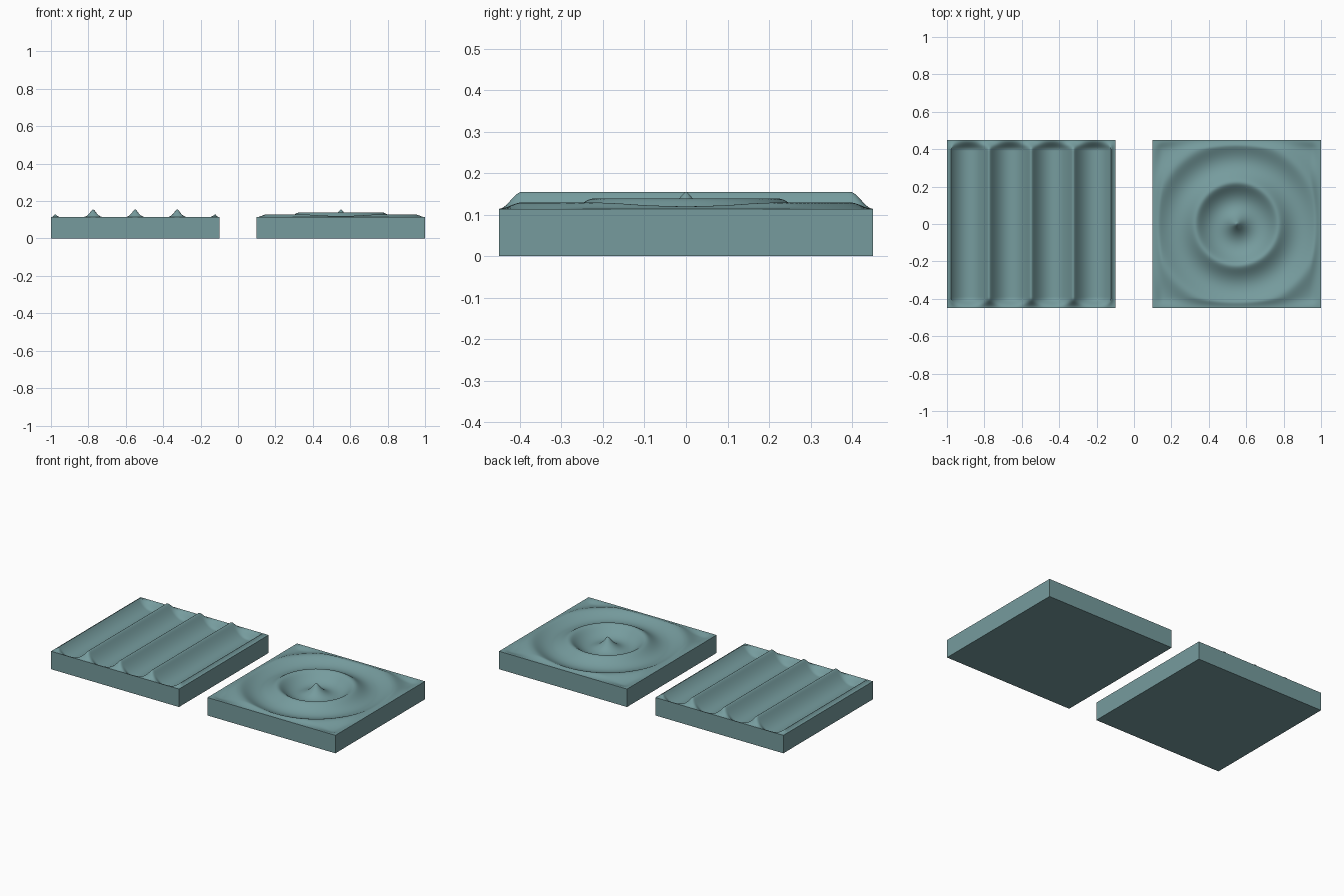
import bpy, bmesh
from math import cos, sin, exp, pi, hypot, radians

if "Cube" in bpy.data.objects:
    bpy.data.objects.remove(bpy.data.objects["Cube"])

HALF = 0.45            # half the slab width
LEVEL = 0.114          # rest height of the surface
AMP = 0.041            # wave height
PULL = 0.021           # sideways pull that sharpens crests
K = 2 * pi / 0.225     # wave number
FADE = 0.055           # border where waves die out
CELLS = 120

water = bpy.data.materials.new("muted_teal")
water.use_nodes = True
colour = (0.18, 0.33, 0.34, 1)
water.diffuse_color = colour
water.node_tree.nodes["Principled BSDF"].inputs["Base Color"].default_value = colour


def edge_fade(x, y):
    f = 1
    for c in (x, y):
        t = min(1, max(0, (HALF - abs(c)) / FADE))
        f *= t * t * (3 - 2 * t)
    return f


def straight_wave(x, y):
    return -PULL * sin(K * x), 0, AMP * cos(K * x)


def ring_wave(x, y):
    r = hypot(x, y)
    decay = exp(-2.27 * r)
    pull = -PULL * decay * sin(K * r) / max(r, 1e-6)
    return x * pull, y * pull, AMP * decay * cos(K * r)


def wave_slab(name, centre_x, wave):
    bm = bmesh.new()
    bmesh.ops.create_grid(bm, x_segments=CELLS, y_segments=CELLS, size=HALF)
    # waved top surface
    for v in bm.verts:
        x, y, _ = v.co
        f = edge_fade(x, y)
        dx, dy, dz = wave(x, y)
        v.co = (x + dx * f, y + dy * f, LEVEL + dz * f)
    # side walls and floor
    rim = [e for e in bm.edges if e.is_boundary]
    walls = bmesh.ops.extrude_edge_only(bm, edges=rim)["geom"]
    for v in walls:
        if isinstance(v, bmesh.types.BMVert):
            v.co.z = 0
    floor = [e for e in walls if isinstance(e, bmesh.types.BMEdge) and e.is_boundary]
    bmesh.ops.contextual_create(bm, geom=floor)
    bmesh.ops.recalc_face_normals(bm, faces=bm.faces)
    mesh = bpy.data.meshes.new(name)
    bm.to_mesh(mesh)
    bm.free()
    mesh.materials.append(water)
    slab = bpy.data.objects.new(name, mesh)
    slab.location.x = centre_x
    bpy.context.collection.objects.link(slab)
    bpy.ops.object.select_all(action="DESELECT")
    slab.select_set(True)
    bpy.context.view_layer.objects.active = slab
    bpy.ops.object.shade_smooth_by_angle(angle=radians(40))


wave_slab("straight_wave_slab", -0.55, straight_wave)
wave_slab("ring_wave_slab", 0.55, ring_wave)
